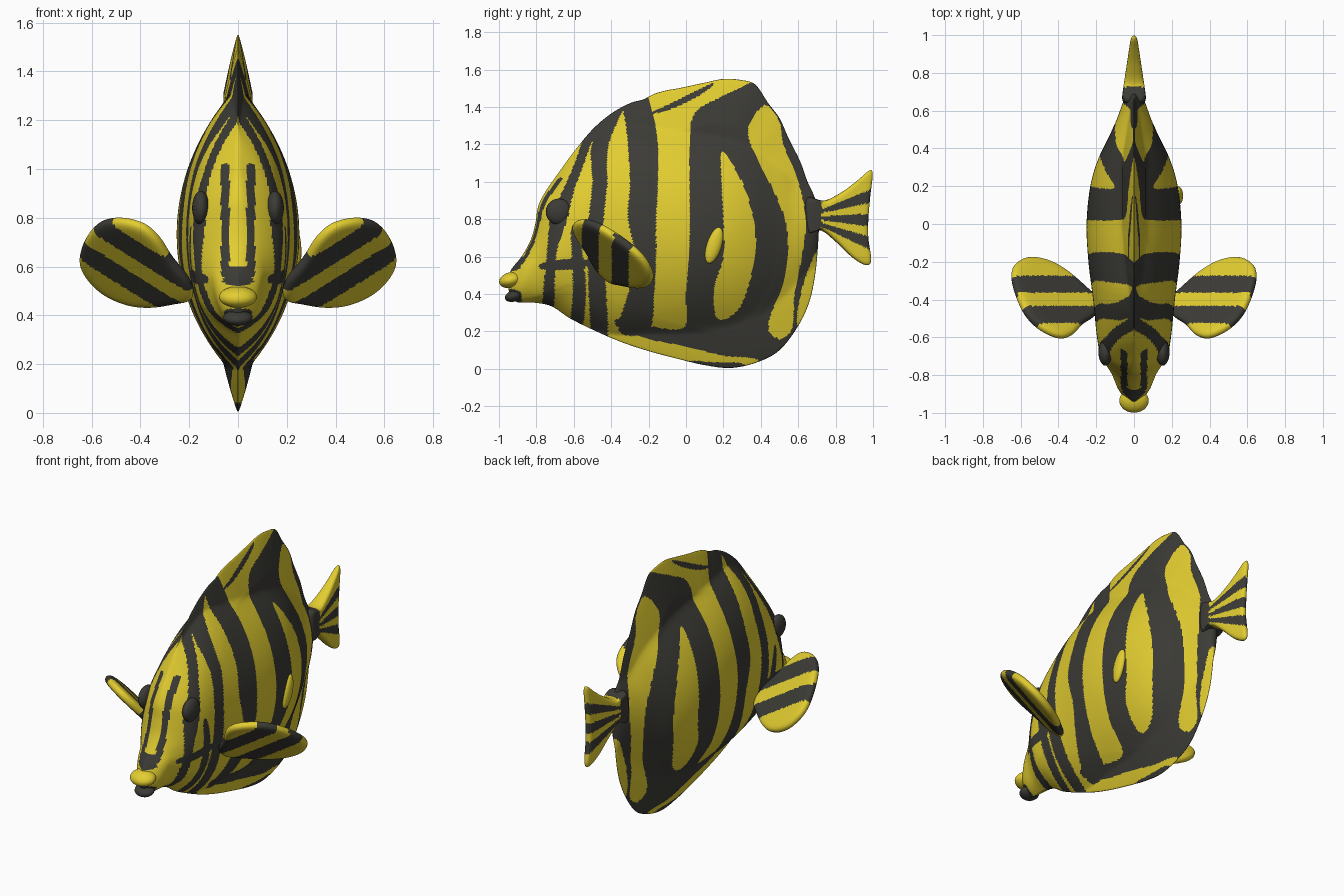
import bpy
import bmesh
from mathutils import Matrix, Vector

if "Cube" in bpy.data.objects:
    bpy.data.objects.remove(bpy.data.objects["Cube"], do_unlink=True)


def material(name, colour):
    mat = bpy.data.materials.new(name)
    mat.use_nodes = True
    mat.diffuse_color = colour
    mat.node_tree.nodes["Principled BSDF"].inputs["Base Color"].default_value = colour
    return mat


YELLOW = material("golden yellow", (.76, .61, .03, 1))
BLACK = material("charcoal black", (.045, .044, .037, 1))


def spline(points, steps, closed=True):
    """Smooth curve through tuples of any size."""
    count, result = len(points), []
    for i in range(count if closed else count - 1):
        picks = [i + k if closed else min(max(i + k, 0), count - 1) for k in (-1, 0, 1, 2)]
        a, b, c, d = (points[p % count] for p in picks)
        for s in range(steps):
            t = s / steps
            result.append(tuple(
                q + t * ((r - p) / 2 + t * (p - 2.5 * q + 2 * r - w / 2 + t * (1.5 * (q - r) + (w - p) / 2)))
                for p, q, r, w in zip(a, b, c, d)))
    if not closed:
        result.append(points[-1])
    return result


def finish(obj):
    bpy.context.collection.objects.link(obj)
    bpy.context.view_layer.objects.active = obj
    obj.select_set(True)
    bpy.ops.object.shade_smooth()
    obj.select_set(False)


def pillow(name, outline, centre, thickness, place, is_black, rings):
    """Two bulging skins over a flat outline, joined along the rim."""
    n = len(outline)
    cu, cv = centre
    verts, flat, faces = [], [], []

    def add(u, v, r, side):
        t = thickness(u, v, r) * max(0, 1 - r ** 14) ** .5
        verts.append(place(u, v, t * side))
        flat.append((u, v, t))
        return len(verts) - 1

    rim = [add(u, v, 1, 0) for u, v in outline]
    for side in (-1, 1):
        hub = add(cu, cv, 0, side)
        previous = None
        for k in range(1, rings + 1):
            r = 1 - (1 - k / rings) ** 1.25
            ring = rim if k == rings else [
                add(cu + (u - cu) * r, cv + (v - cv) * r, r, side) for u, v in outline]
            for i in range(n):
                j = (i + 1) % n
                if previous:
                    faces.append((previous[i], ring[i], ring[j], previous[j]))
                else:
                    faces.append((hub, ring[i], ring[j]))
            previous = ring
    mesh = bpy.data.meshes.new(name)
    mesh.from_pydata(verts, [], faces)
    mesh.materials.append(YELLOW)
    mesh.materials.append(BLACK)
    for poly in mesh.polygons:
        spots = [flat[v] for v in poly.vertices]
        u, v, t = (sum(axis) / len(spots) for axis in zip(*spots))
        poly.material_index = int(is_black(u, v, t))
    bm = bmesh.new()
    bm.from_mesh(mesh)
    bmesh.ops.recalc_face_normals(bm, faces=bm.faces)
    bm.to_mesh(mesh)
    bm.free()
    finish(bpy.data.objects.new(name, mesh))


def ellipsoid(name, centre, radii, mat, tilt=0):
    mesh = bpy.data.meshes.new(name)
    bm = bmesh.new()
    matrix = Matrix.Translation(centre) @ Matrix.Rotation(tilt, 4, "X") @ Matrix.Diagonal((*radii, 1))
    bmesh.ops.create_uvsphere(bm, u_segments=32, v_segments=20, radius=1, matrix=matrix)
    bm.to_mesh(mesh)
    bm.free()
    mesh.materials.append(mat)
    finish(bpy.data.objects.new(name, mesh))


# Side pattern: closed patches in (y, z) with their bounding boxes
dark, light = [], []


def patch(group, points):
    curve = spline(points, 4)
    ys, zs = zip(*curve)
    group.append((min(ys), max(ys), min(zs), max(zs), curve))


def band(path):
    patch(dark, [(y - w, z) for y, z, w in path] + [(y + w, z) for y, z, w in reversed(path)])


def inside(group, y, z):
    for y0, y1, z0, z1, curve in group:
        if y0 <= y <= y1 and z0 <= z <= z1:
            hit = False
            for (ya, za), (yb, zb) in zip(curve, curve[1:] + curve[:1]):
                if (za > z) != (zb > z) and y < ya + (yb - ya) * (z - za) / (zb - za):
                    hit = not hit
            if hit:
                return True
    return False


# Eye stripe, cheek stripe, gill stripe, shoulder stripe
band([(-.5, 1.3, .022), (-.57, 1.1, .025), (-.63, .95, .03), (-.68, .8, .045), (-.72, .6, .025), (-.74, .28, .03)])
band([(-.6, .75, .015), (-.58, .6, .03), (-.57, .4, .035), (-.59, .2, .03)])
band([(-.37, 1.44, .05), (-.46, 1.2, .045), (-.46, 1, .04), (-.48, .8, .04), (-.48, .55, .045), (-.46, .15, .04)])
band([(-.28, 1.48, .06), (-.235, 1.25, .08), (-.225, 1, .075), (-.235, .8, .075),
      (-.215, .6, .055), (-.24, .4, .07), (-.28, .2, .08)])
# Cheek link, back streak, snout, jaw, keel
patch(dark, [(-.76, .57), (-.55, .59), (-.55, .54), (-.76, .53)])
patch(dark, [(-.2, 1.36), (-.05, 1.4), (.1, 1.48), (.15, 1.53), (.06, 1.49), (-.06, 1.43)])
patch(dark, [(-1.05, .65), (-.8, .78), (-.84, .64), (-.88, .56), (-.9, .53), (-1.05, .52)])
patch(dark, [(-1.05, .42), (-.9, .42), (-.88, .36), (-.9, .3), (-1.05, .3)])
patch(dark, [(.02, .04), (.15, .035), (.3, .03), (.3, -.02), (.02, -.02)])
# Large rear marking that runs forward above the belly
patch(dark, [(.37, 1.54), (.2, 1.46), (.05, 1.37), (.02, 1.2), (.02, .7), (0, .4), (-.01, .22), (-.2, .23),
             (-.36, .27), (-.36, .22), (-.2, .16), (0, .12), (.2, .07), (.38, .05), (.4, -.05),
             (.8, 0), (.8, 1.5), (.5, 1.6)])
# Light islands inside it: flank lens, rear stripe, lower edge
patch(light, [(.19, 1.16), (.19, 1), (.2, .8), (.2, .6), (.15, .43), (.16, .28), (.22, .27),
              (.3, .35), (.36, .55), (.37, .75), (.32, .95), (.25, 1.09)])
patch(light, [(.42, 1.41), (.33, 1.28), (.38, 1.12), (.47, .95), (.54, .75), (.53, .5), (.44, .24),
              (.5, .16), (.57, .22), (.58, .4), (.62, .6), (.64, .8), (.6, 1), (.52, 1.2), (.5, 1.32)])
patch(light, [(.71, .64), (.65, .52), (.61, .38), (.6, .22), (.75, .2), (.76, .6)])

# Body core stations: y, bottom, top, half width
core = spline([(-1, .4, .5, .03), (-.9, .36, .58, .09), (-.8, .35, .9, .125), (-.7, .31, 1.03, .18),
               (-.6, .25, 1.16, .195), (-.4, .18, 1.3, .215), (-.2, .18, 1.3, .24), (0, .18, 1.28, .25),
               (.2, .2, 1.25, .23), (.35, .25, 1.2, .185), (.5, .35, 1.1, .11), (.6, .45, 1, .075),
               (.75, .6, .95, .05)], 6, closed=False)


def body_thickness(y, z, r):
    for a, b in zip(core, core[1:]):
        if y <= b[0]:
            break
    f = min(max((y - a[0]) / (b[0] - a[0]), 0), 1)
    low, high, width = (p + (q - p) * f for p, q in zip(a[1:], b[1:]))
    k = (2 * z - low - high) / (high - low)
    power = .5 + .25 * min(max((y + .8) / .4, 0), 1)
    thick = width * max(0, 1 - k * k) ** power
    fin = min(.06, .17 * (1 - r) + .012)
    return (thick ** 3 + fin ** 3) ** (1 / 3)


def body_black(y, z, x):
    # Twin forehead lines leave the middle of the face light
    if y < -.64 and .56 < z < 1.02:
        if .035 < x < .07:
            return True
        if x <= .035 and z > .6:
            return False
    return inside(dark, y, z) and not inside(light, y, z)


body_outline = [(-.95, .43), (-.94, .52), (-.88, .6), (-.83, .69), (-.805, .78), (-.79, .87), (-.75, .95),
                (-.68, 1.05), (-.6, 1.16), (-.5, 1.28), (-.4, 1.365), (-.3, 1.42), (-.23, 1.44),
                (-.17, 1.47), (-.1, 1.49), (-.04, 1.5), (.1, 1.53), (.2, 1.55), (.29, 1.545), (.37, 1.52),
                (.44, 1.42), (.5, 1.34), (.55, 1.23), (.61, 1.11), (.65, 1), (.69, .91), (.71, .8),
                (.705, .65), (.69, .5), (.66, .36), (.6, .23), (.5, .1), (.38, .035), (.24, .005),
                (.1, .02), (-.05, .055), (-.2, .095), (-.35, .145), (-.5, .21), (-.62, .27),
                (-.72, .335), (-.82, .355), (-.91, .36)]
pillow("body", spline(body_outline, 13), (0, .7), body_thickness,
       lambda y, z, t: (t, y, z), body_black, 90)


# Tail with radiating stripes
def tail_black(y, z, t):
    slope = (z - .81) / (y - .62)
    return y < .725 or any(abs(slope - s) < .095 for s in (.31, -.04, -.38))


tail_outline = [(.64, .73), (.72, .74), (.8, .68), (.89, .595), (.96, .555), (.99, .58), (.975, .7),
                (.975, .8), (.985, .92), (.998, 1.04), (.98, 1.06), (.92, 1.01), (.84, .95), (.74, .9), (.64, .91)]
pillow("tail_fin", spline(tail_outline, 8), (.85, .81),
       lambda y, z, r: .015 + .15 * max(0, 1 - y), lambda y, z, t: (t, y, z), tail_black, 34)


# Side fins lie on a plane that slants down and sweeps back
def fin_y(x, z):
    return -.39 - 1.12 * (z - .6) + .7 * (x - .42)


def fin_black(x, z, t):
    y = fin_y(x, z)
    return -.54 < y < -.45 or -.38 < y < -.29


fin_outline = [(.19, .47), (.2, .54), (.27, .63), (.33, .72), (.4, .775), (.5, .795), (.58, .77), (.635, .69),
               (.645, .61), (.6, .535), (.53, .48), (.44, .445), (.35, .437), (.26, .45)]
for name, side in (("left_fin", 1), ("right_fin", -1)):
    pillow(name, spline(fin_outline, 8), (.42, .61), lambda x, z, r: .028,
           lambda x, z, t: Vector((side * (x - .42 * t), fin_y(x, z) + .6 * t, z + .68 * t)), fin_black, 34)

# Eyes, lips and the small flank nub
for name, side in (("left_eye", 1), ("right_eye", -1)):
    ellipsoid(name, (side * .152, -.68, .84), (.036, .07, .07), BLACK)
ellipsoid("upper_lip", (0, -.935, .475), (.078, .065, .042), YELLOW, .25)
ellipsoid("lower_lip", (0, -.92, .39), (.06, .05, .03), BLACK, .3)
ellipsoid("flank_nub", (.235, .15, .66), (.025, .04, .1), YELLOW, -.3)
